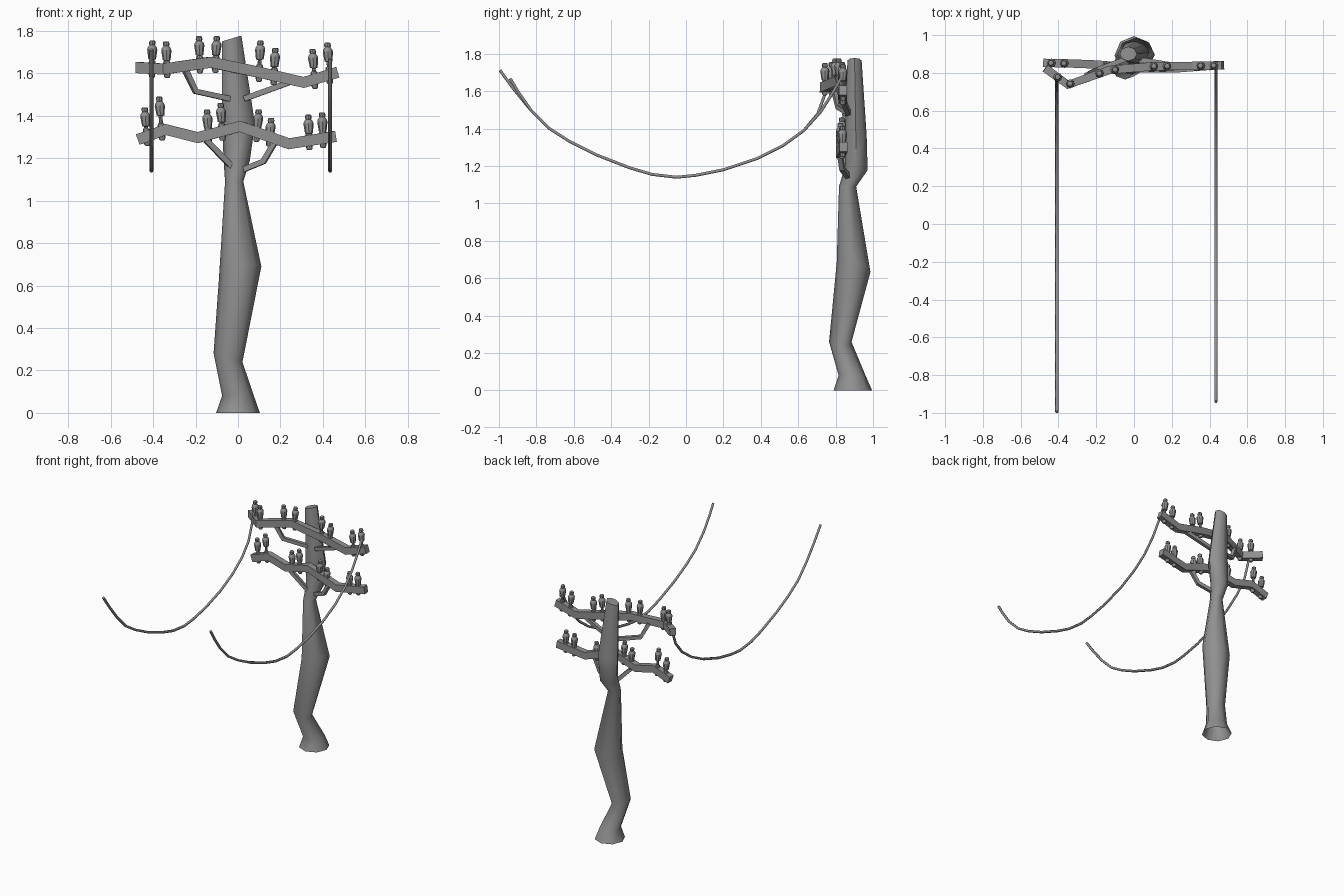
import bpy, bmesh, math
from mathutils import Vector

if "Cube" in bpy.data.objects:
    bpy.data.objects.remove(bpy.data.objects["Cube"])

grey = bpy.data.materials.new("dark_grey")
grey.diffuse_color = (.28, .28, .28, 1)
grey.use_nodes = True
grey.node_tree.nodes["Principled BSDF"].inputs["Base Color"].default_value = grey.diffuse_color


def loft(name, rings, angle=35, bottom=True):
    """Skin a list of equal-sized vertex rings and cap the ends."""
    bm = bmesh.new()
    vs = [[bm.verts.new(p) for p in r] for r in rings]
    n = len(vs[0])
    for a, b in zip(vs, vs[1:]):
        for i in range(n):
            j = (i + 1) % n
            bm.faces.new((a[i], a[j], b[j], b[i]))
    if bottom:
        bm.faces.new(vs[0][::-1])
    bm.faces.new(vs[-1])
    bmesh.ops.recalc_face_normals(bm, faces=bm.faces)
    me = bpy.data.meshes.new(name)
    bm.to_mesh(me)
    bm.free()
    for p in me.polygons:
        p.use_smooth = True
    me.set_sharp_from_angle(angle=math.radians(angle))
    me.materials.append(grey)
    ob = bpy.data.objects.new(name, me)
    bpy.context.collection.objects.link(ob)
    return ob


def sweep(name, pts, section, angle=35):
    """Carry a (side, up) section along a path."""
    pts = [Vector(p) for p in pts]
    rings = []
    for i, p in enumerate(pts):
        t = Vector()
        if i:
            t += (p - pts[i - 1]).normalized()
        if i < len(pts) - 1:
            t += (pts[i + 1] - p).normalized()
        t.normalize()
        side = t.cross(Vector((0, 0, 1))).normalized()
        up = side.cross(t)
        rings.append([p + side * u + up * v for u, v in section])
    return loft(name, rings, angle)


def box(w, h):
    return [(-w / 2, -h / 2), (w / 2, -h / 2), (w / 2, h / 2), (-w / 2, h / 2)]


def circle(r, n):
    return [(r * math.cos(2 * math.pi * i / n), r * math.sin(2 * math.pi * i / n)) for i in range(n)]


# Crooked pole, open underneath: z, centre x, centre y, radius x, radius y, tilt in x, tilt in y
pole = [(0, 0, .892, .103, .103, 0, 0), (.08, 0, .888, .075, .072, 0, 0),
        (.26, -.047, .825, .068, .06, -.3, 0), (.66, .01, .896, .1, .09, .3, -.3),
        (1.09, -.018, .864, .043, .046, 0, 0), (1.19, -.006, .911, .062, .06, 0, -.2),
        (1.36, .003, .908, .077, .058, 0, 0), (1.764, -.03, .901, .046, .038, .3, 0)]
loft("pole", [[(cx + rx * c, cy + ry * s, z + tx * rx * c + ty * ry * s) for c, s in circle(1, 8)]
              for z, cx, cy, rx, ry, tx, ty in pole], 50, bottom=False)

# Crossarms
upper = [(-.47, .825, 1.627), (-.35, .737, 1.62), (-.13, .815, 1.652),
         (.1, .835, 1.605), (.31, .837, 1.557), (.47, .84, 1.605)]
lower = [(-.472, .853, 1.288), (-.34, .85, 1.335), (-.19, .844, 1.297),
         (.01, .825, 1.35), (.24, .825, 1.268), (.46, .842, 1.303)]
sweep("upper_crossarm", upper, box(.044, .052), 20)
sweep("lower_crossarm", lower, box(.044, .052), 20)

# Braces between crossarms and pole
for name, pts in {
    "upper_left_brace": [(-.25, .79, 1.62), (-.2, .815, 1.515), (-.04, .875, 1.48)],
    "upper_right_brace": [(.25, .835, 1.56), (.03, .87, 1.48)],
    "lower_left_brace": [(-.15, .83, 1.285), (-.02, .865, 1.15)],
    "lower_right_brace": [(.17, .822, 1.27), (.12, .835, 1.185), (.01, .87, 1.14)],
}.items():
    sweep(name, pts, box(.026, .026), 20)


def insulator(name, arm, x, tip):
    for a, b in zip(arm, arm[1:]):
        if a[0] <= x <= b[0]:
            a, b = Vector(a), Vector(b)
            base = a.lerp(b, (x - a.x) / (b.x - a.x))
            lean = -.2 * (b.z - a.z) / (b.x - a.x)
            break
    h = tip - base.z
    # nut, peg, collar, bell and small cap
    prof = [(-.045, .009), (-.04, .014), (-.026, .016), (.026, .017), (.036, .014), (.038, .009),
            (h - .092, .009), (h - .089, .018), (h - .045, .024), (h - .034, .022),
            (h - .022, .013), (h - .016, .016), (h - .003, .014), (h, .01)]
    loft(name, [[(base.x + u + lean * z, base.y + v, base.z + z) for u, v in circle(r, 8)]
                for z, r in prof], 40)


for row, arm, spots in (
    ("upper", upper, [(-.405, 1.755), (-.335, 1.75), (-.18, 1.775), (-.105, 1.775),
                      (.1, 1.755), (.17, 1.72), (.36, 1.715), (.43, 1.745)]),
    ("lower", lower, [(-.43, 1.44), (-.36, 1.49), (-.14, 1.43), (-.075, 1.46),
                      (.09, 1.43), (.15, 1.39), (.335, 1.405), (.4, 1.415)]),
):
    for i, (x, tip) in enumerate(spots):
        insulator(f"{row}_insulator_{i + 1}", arm, x, tip)

# Two hanging cables sharing one sag, with different ends
sag = [(-.83, 1.5), (-.73, 1.4), (-.62, 1.33), (-.48, 1.26), (-.3, 1.19), (-.18, 1.155), (-.05, 1.14),
       (.05, 1.15), (.2, 1.18), (.38, 1.24), (.52, 1.31), (.63, 1.39)]
for name, x, start, end in (
    ("left_cable", -.408, [(-.995, 1.712), (-.92, 1.61)], [(.705, 1.48), (.745, 1.59), (.778, 1.71)]),
    ("right_cable", .434, [(-.94, 1.668), (-.9, 1.6)], [(.72, 1.49), (.79, 1.6), (.835, 1.68)]),
):
    sweep(name, [(x, y, z) for y, z in start + sag + end], circle(.009, 6), 65)
